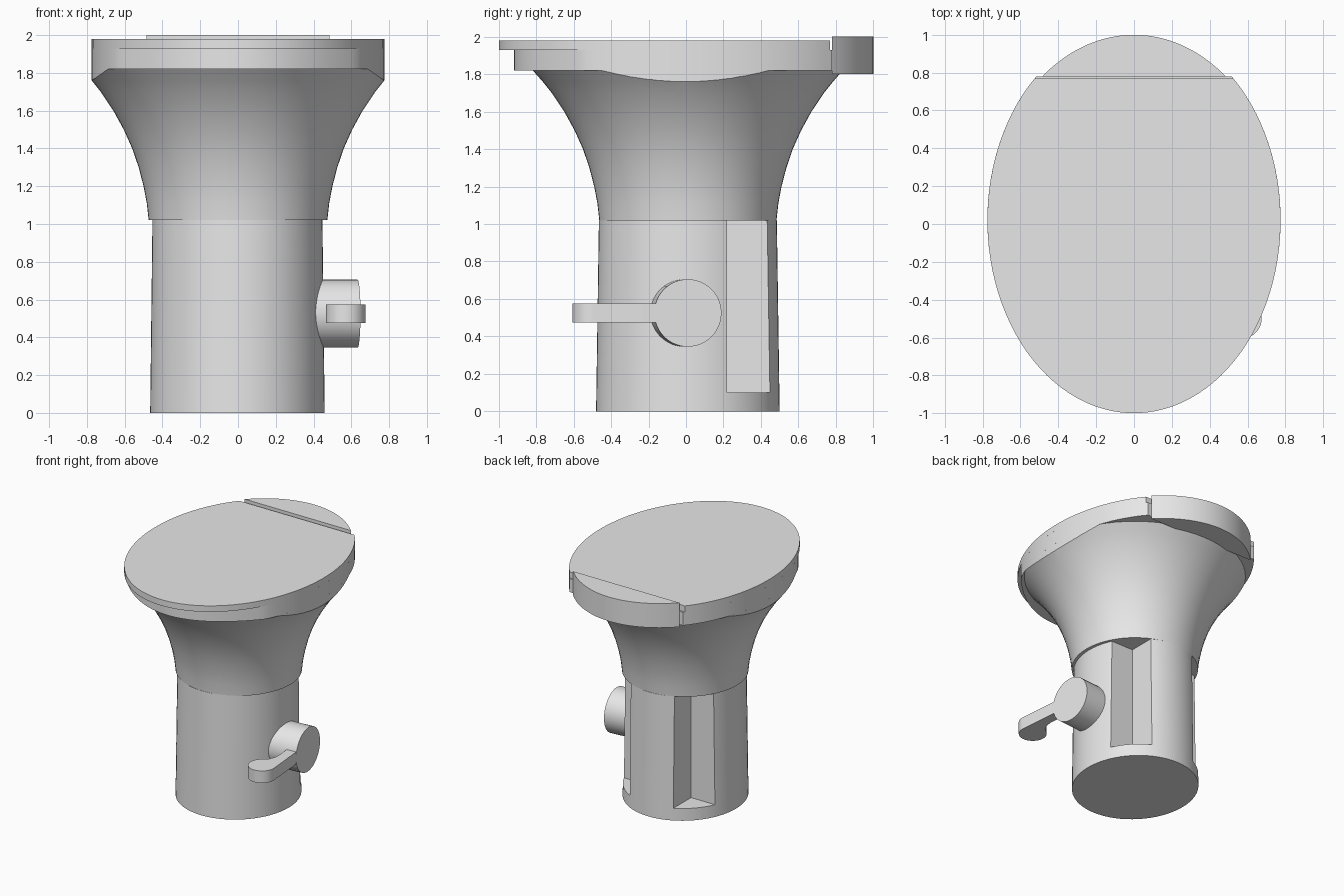
import bpy, bmesh
from math import sin, cos, asin, pi, radians
from mathutils import Matrix

cube = bpy.data.objects.get("Cube")
if cube:
    bpy.data.objects.remove(cube, do_unlink=True)

grey = bpy.data.materials.new("light_grey")
grey.use_nodes = True
grey.diffuse_color = (0.8, 0.8, 0.8, 1)
grey.node_tree.nodes["Principled BSDF"].inputs["Base Color"].default_value = (0.8, 0.8, 0.8, 1)


def make(name, bm):
    bmesh.ops.recalc_face_normals(bm, faces=bm.faces)
    mesh = bpy.data.meshes.new(name)
    bm.to_mesh(mesh)
    bm.free()
    mesh.materials.append(grey)
    ob = bpy.data.objects.new(name, mesh)
    bpy.context.collection.objects.link(ob)
    return ob


def loft(name, rings):
    """Closed solid through a stack of rings with equal point counts."""
    bm = bmesh.new()
    loops = [[bm.verts.new(p) for p in ring] for ring in rings]
    n = len(loops[0])
    for low, high in zip(loops, loops[1:]):
        for i in range(n):
            j = (i + 1) % n
            bm.faces.new((low[i], low[j], high[j], high[i]))
    bm.faces.new(loops[0][::-1])
    bm.faces.new(loops[-1])
    return make(name, bm)


def arc(cx, cy, a, b, start=0, end=2 * pi, n=64):
    """Elliptical outline; a full turn leaves out the repeated point."""
    steps = n if end - start >= 2 * pi - 1e-6 else n - 1
    return [(cx + a * cos(start + (end - start) * i / steps),
             cy + b * sin(start + (end - start) * i / steps)) for i in range(n)]


def at(outline, z):
    return [(x, y, z) for x, y in outline]


def prism(name, outline, z0, z1):
    return loft(name, [at(outline, z0), at(outline, z1)])


def boolean(ob, cutter, operation):
    mod = ob.modifiers.new("cut", 'BOOLEAN')
    mod.operation, mod.object, mod.solver = operation, cutter, 'EXACT'
    bpy.context.view_layer.objects.active = ob
    bpy.ops.object.modifier_apply(modifier=mod.name)
    bpy.data.objects.remove(cutter, do_unlink=True)


# Slightly tapered pedestal with a square notch in each back corner
pedestal = loft("pedestal", [at(arc(-0.003, 0.01, 0.462, 0.49), 0),
                             at(arc(-0.003, 0.01, 0.45, 0.475), 1.02)])
for side in (1, -1):
    box = [(side * x, y) for x, y in ((0.2, 0.22), (0.7, 0.22), (0.7, 0.7), (0.2, 0.7))]
    boolean(pedestal, prism("notch_cutter", box, 0.1, 1.2), 'DIFFERENCE')

# Round flared bowl trimmed to the oval rim
profile = [(0.473, 1.02), (0.483, 1.11), (0.5, 1.2), (0.526, 1.3), (0.56, 1.4),
           (0.605, 1.5), (0.66, 1.6), (0.727, 1.7), (0.775, 1.76), (0.828, 1.82)]
bowl = loft("bowl", [at(arc(0, 0.01, r, r), z) for r, z in profile])
boolean(bowl, prism("oval_cutter", arc(0, 0.02, 0.775, 1.02, n=96), 0.9, 1.95), 'INTERSECT')


# Oval rim and lid, cut straight at the back
def open_oval(back):
    q = asin((back - 0.02) / 1.02)
    return arc(0, 0.02, 0.775, 1.02, pi - q, 2 * pi + q, 80)


rim_outline = [(x, max(y, -0.92 + 0.89 * x * x)) for x, y in open_oval(0.78)]
rim = prism("rim", rim_outline, 1.82, 1.93)
lid = prism("lid", open_oval(0.768), 1.93, 1.98)

# Raised block closing the back of the oval
q = asin(0.78)
back_block = prism("back_block", arc(0, 0, 0.775, 1.0, q, pi - q, 40), 1.8, 2.0)

# Knob on the side, turned a little off the x axis
knob = prism("knob", arc(0, 0, 0.18, 0.18, n=48), -0.25, 0)
knob.data.transform(Matrix.Translation((0.633, 0.01, 0.525))
                    @ Matrix.Rotation(radians(5), 4, 'Z') @ Matrix.Rotation(pi / 2, 4, 'Y'))

# Lever arm with a rounded paddle tip bulging inwards
tip = arc(0.57, -0.5, 0.105, 0.105, radians(125), radians(365), 28)
arm = tip + [(0.644, -0.14), (0.56, -0.14), (0.574, -0.28), (0.57, -0.33), (0.55, -0.38)]
lever_arm = prism("lever_arm", arm, 0.475, 0.575)

for ob in (pedestal, bowl, rim, lid, back_block, knob, lever_arm):
    bpy.ops.object.select_all(action='DESELECT')
    ob.select_set(True)
    bpy.context.view_layer.objects.active = ob
    bpy.ops.object.shade_smooth_by_angle(angle=radians(30))
